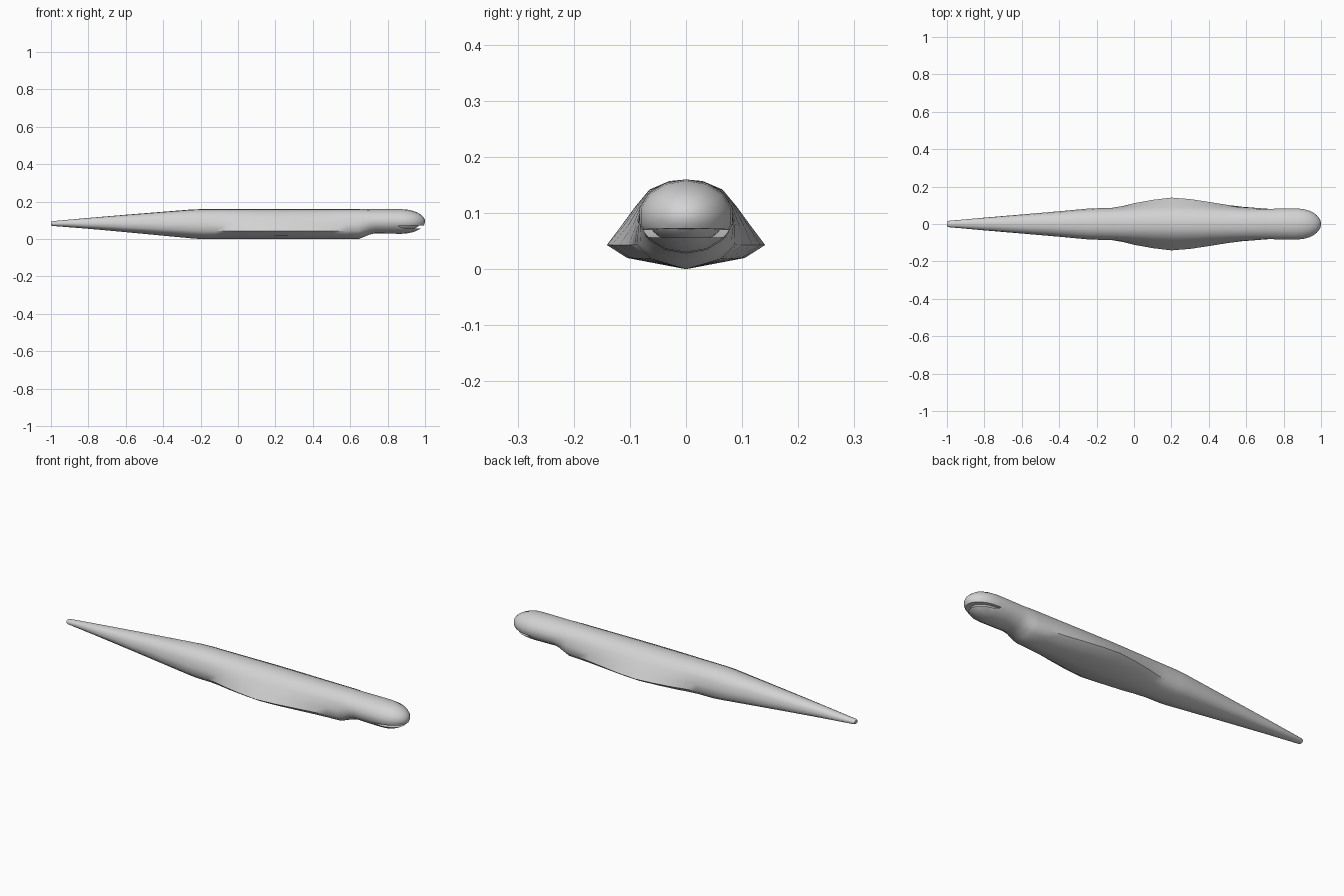
import bpy
import bmesh
import math

cube = bpy.data.objects.get("Cube")
if cube:
    bpy.data.objects.remove(cube)

# Single skin colour
skin = bpy.data.materials.new("light grey")
skin.use_nodes = True
grey = (0.65, 0.65, 0.65, 1)
skin.diffuse_color = grey
skin.node_tree.nodes["Principled BSDF"].inputs["Base Color"].default_value = grey

# Half cross-sections from back to belly, as (y, z)
SLIM = [(0, .16), (.03, .157), (.06, .142), (.078, .115),
        (.085, .08), (.085, .043), (.06, .018), (0, 0)]
WIDE = [(0, .16), (.03, .157), (.065, .142), (.09, .112),
        (.117, .075), (.141, .043), (.105, .02), (0, 0)]
N = len(SLIM)
OVAL = [(.085 * math.sin(math.pi * i / (N - 1)),
         .08 + .08 * math.cos(math.pi * i / (N - 1))) for i in range(N)]


def mix(a, b, t):
    return [(p[0] + (q[0] - p[0]) * t, p[1] + (q[1] - p[1]) * t)
            for p, q in zip(a, b)]


def ring(bm, x, width, bottom, top, roundness):
    """Closed cross-section of the given half width and height range."""
    flare = min(max((width - .085) / .056, 0), 1)
    half = mix(mix(SLIM, WIDE, flare), OVAL, roundness)
    k = width / max(p[0] for p in half)
    pts = [(y * k, bottom + z / .16 * (top - bottom)) for y, z in half]
    pts += [(-y, z) for y, z in reversed(pts[1:-1])]
    return [bm.verts.new((x, y, z)) for y, z in pts]


def add_object(name, bm):
    bmesh.ops.recalc_face_normals(bm, faces=bm.faces)
    mesh = bpy.data.meshes.new(name)
    bm.to_mesh(mesh)
    bm.free()
    mesh.materials.append(skin)
    obj = bpy.data.objects.new(name, mesh)
    bpy.context.collection.objects.link(obj)
    return obj


# Stations: x, half width, bottom, top, roundness
stations = [
    (-1.0, .013, .073, .093, 1), (-.99, .017, .070, .096, .8),
    (-.8, .034, .055, .113, .3), (-.6, .051, .037, .130, .1),
    (-.4, .068, .018, .146, 0), (-.25, .082, .004, .158, 0),
    (-.2, .084, 0, .16, 0), (-.12, .086, 0, .16, 0),
    (-.06, .096, 0, .16, 0), (0, .111, 0, .16, 0),
    (.1, .129, 0, .16, 0), (.2, .141, 0, .16, 0),
    (.3, .133, 0, .16, 0), (.4, .118, 0, .16, 0),
    (.5, .102, 0, .16, 0), (.58, .092, 0, .16, 0),
    (.645, .087, 0, .16, 0), (.67, .085, .010, .16, .25),
    (.70, .082, .023, .16, .8), (.73, .081, .030, .16, 1),
    (.80, .083, .029, .16, 1)]
# Rounded snout
for deg in (0, 15, 30, 43, 55, 66, 76, 84):
    a = math.radians(deg)
    c = math.cos(a)
    stations.append((.87 + .13 * math.sin(a), .083 * c,
                     .094 - .066 * c, .094 + .066 * c, 1))

bm = bmesh.new()
rings = [ring(bm, *s) for s in stations]
count = len(rings[0])
for r0, r1 in zip(rings, rings[1:]):
    for i in range(count):
        j = (i + 1) % count
        bm.faces.new((r0[i], r0[j], r1[j], r1[i]))
bm.faces.new(rings[0])
tip = bm.verts.new((1.0, 0, .094))
for i in range(count):
    bm.faces.new((rings[-1][i], rings[-1][(i + 1) % count], tip))
body = add_object("body", bm)

# Mouth slit cut into the snout
bm = bmesh.new()
side = [(.855, .070), (1.03, .073), (1.03, .056), (.89, .057)]
face = bm.faces.new([bm.verts.new((x, -.12, z)) for x, z in side])
ext = bmesh.ops.extrude_face_region(bm, geom=[face])
bmesh.ops.translate(bm, vec=(0, .24, 0),
                    verts=[v for v in ext["geom"] if isinstance(v, bmesh.types.BMVert)])
cutter = add_object("mouth_cutter", bm)
cutter.hide_render = True
cut = body.modifiers.new("mouth", "BOOLEAN")
cut.operation = "DIFFERENCE"
cut.solver = "EXACT"
cut.object = cutter


def select(obj):
    bpy.ops.object.select_all(action="DESELECT")
    obj.select_set(True)
    bpy.context.view_layer.objects.active = obj


select(body)
bpy.ops.object.modifier_apply(modifier=cut.name)
bpy.data.objects.remove(cutter)

# Lining that closes the slit from inside
bm = bmesh.new()
bmesh.ops.create_uvsphere(bm, u_segments=24, v_segments=12, radius=1)
bmesh.ops.scale(bm, vec=(.108, .068, .052), verts=bm.verts)
bmesh.ops.translate(bm, vec=(.87, 0, .094), verts=bm.verts)
lining = add_object("mouth_lining", bm)

for obj in (body, lining):
    select(obj)
    bpy.ops.object.shade_smooth_by_angle(angle=math.radians(50))
